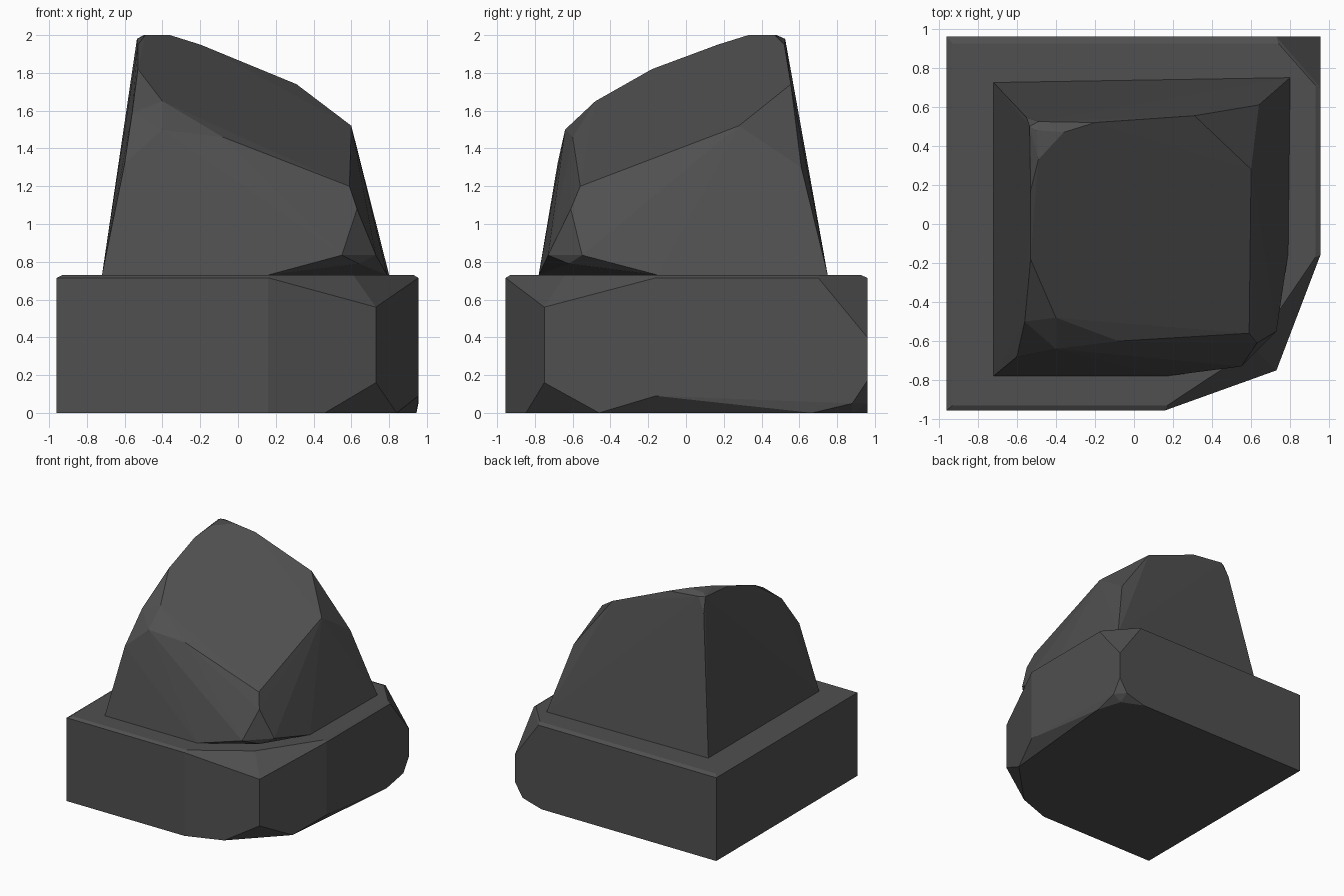
import bpy, bmesh

if "Cube" in bpy.data.objects:
    bpy.data.objects.remove(bpy.data.objects["Cube"])

stone = bpy.data.materials.new("dark grey stone")
stone.diffuse_color = (0.08, 0.08, 0.08, 1)
stone.use_nodes = True
stone.node_tree.nodes["Principled BSDF"].inputs["Base Color"].default_value = stone.diffuse_color


def hull(name, points):
    """Flat-faced convex chunk of stone around a few corner points."""
    bm = bmesh.new()
    for p in points:
        bm.verts.new(p)
    res = bmesh.ops.convex_hull(bm, input=bm.verts)
    junk = {g for g in res["geom_interior"] + res["geom_unused"]
            if isinstance(g, bmesh.types.BMVert)}
    bmesh.ops.delete(bm, geom=[v for v in junk if v.is_valid], context='VERTS')
    bmesh.ops.dissolve_limit(bm, angle_limit=0.02, verts=bm.verts, edges=bm.edges)
    bmesh.ops.recalc_face_normals(bm, faces=bm.faces)
    me = bpy.data.meshes.new(name)
    bm.to_mesh(me)
    bm.free()
    me.materials.append(stone)
    ob = bpy.data.objects.new(name, me)
    bpy.context.collection.objects.link(ob)
    return ob


# base block: square slab with chipped right-hand corners
Z = 0.73
base = [(-.96, y, z) for y in (-.955, .96) for z in (0, .715)]
base += [(-.93, -.93, Z), (-.93, .925, Z)]                           # left rim
base += [(.16, -.955, 0), (.16, -.955, .715), (.17, -.93, Z)]        # front rim
base += [(.73, -.75, .16), (.73, -.75, .56), (.61, -.64, Z),         # front right chip
         (.46, -.847, 0), (.84, -.46, 0)]
base += [(.955, -.16, .09), (.955, -.16, .715), (.93, -.17, Z)]      # right rim
base += [(.955, .70, .715), (.93, .71, Z), (.73, .96, .715), (.74, .925, Z),
         (.80, .75, Z), (.955, .96, .40), (.955, .96, .17)]          # back right chip
base += [(.955, .88, .05), (.88, .96, .05), (.88, .88, 0),
         (.945, .67, 0), (.70, .96, 0)]
hull("base_block", base)

# boulder: tapering rock leaning to a peak at the back left
rock = [(-.72, .725, Z), (-.72, -.78, Z), (.16, -.78, Z), (.79, -.15, Z), (.80, .75, Z)]
rock += [(.55, -.73, .835), (.64, -.62, .79), (.73, -.55, .835),     # front right chip
         (.63, -.61, 1.08), (.59, -.56, 1.20)]
rock += [(-.08, -.60, 1.46), (-.40, -.64, 1.50), (-.60, -.68, 1.32), # front shoulder
         (-.40, -.48, 1.65), (-.56, -.50, 1.59)]
rock += [(-.53, -.18, 1.82), (-.53, .17, 1.95), (-.49, .33, 2.0),    # peak
         (-.36, .47, 2.0), (-.20, .52, 1.95), (-.50, .48, 2.0),
         (-.535, .50, 1.98), (-.49, .525, 1.98), (-.55, .545, 1.86)]
rock += [(.31, .555, 1.74), (.60, .28, 1.52), (.64, .61, 1.30)]      # back right slope
hull("boulder", rock)
